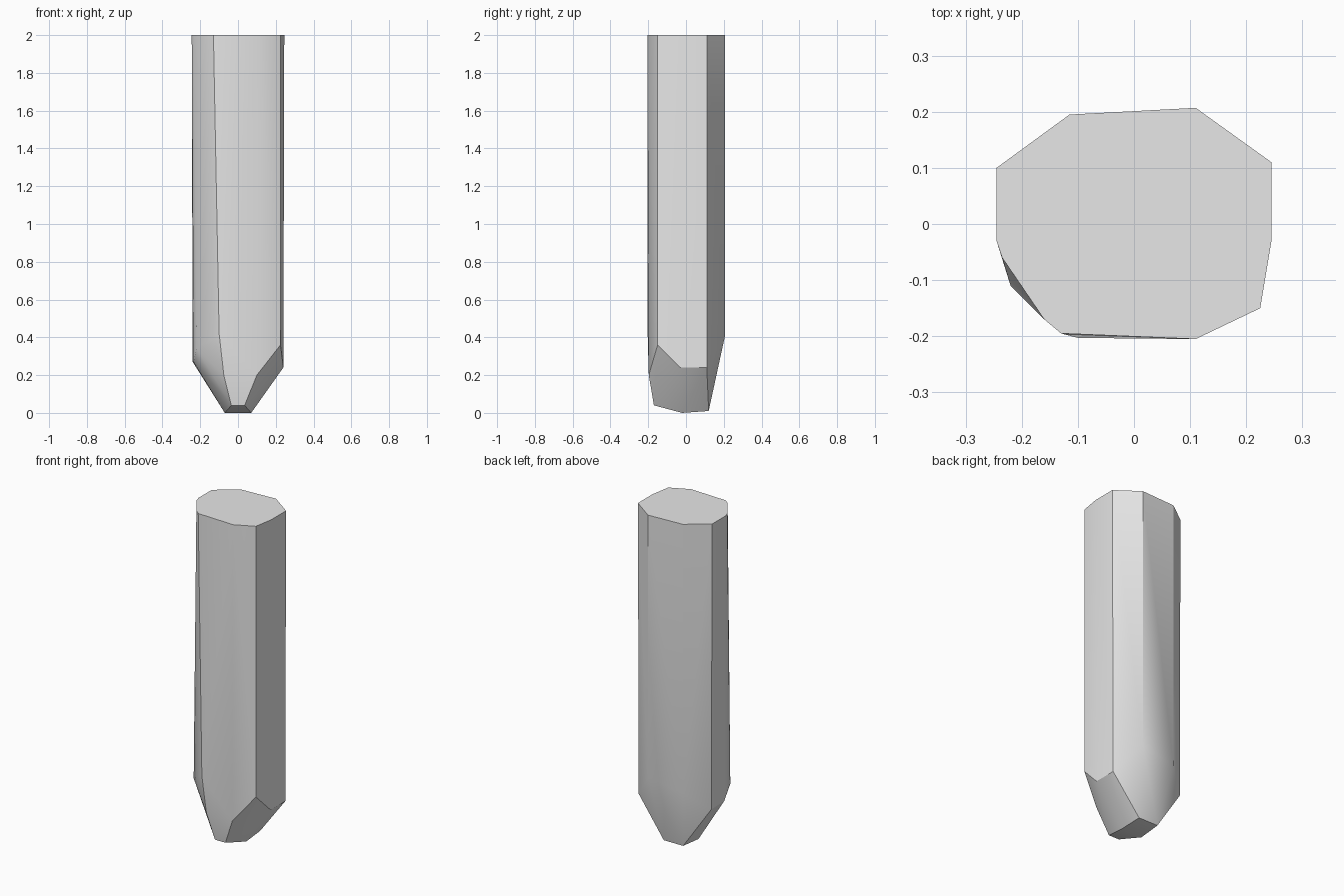
import bpy
import bmesh
import math

if "Cube" in bpy.data.objects:
    bpy.data.objects.remove(bpy.data.objects["Cube"], do_unlink=True)

# Plain grey material
grey = bpy.data.materials.new("plain_grey")
grey.use_nodes = True
colour = (0.8, 0.8, 0.8, 1)
grey.diffuse_color = colour
grey.node_tree.nodes["Principled BSDF"].inputs["Base Color"].default_value = colour

# Flat top outline of the post
top = [(-.245, .10), (-.115, .195), (.11, .207), (.245, .11), (.245, -.03),
       (.225, -.15), (.11, -.205), (-.13, -.195), (-.16, -.17),
       (-.235, -.06), (-.245, -.03)]

# Uneven shoulder where the hewn point begins
shoulder = [(-.24, .10, .27), (-.115, .195, .37), (.11, .207, .41),
            (.24, .11, .24), (.24, -.03, .24), (.225, -.15, .36),
            (.10, -.197, .20), (-.10, -.203, .42), (-.075, -.195, .2),
            (-.22, -.11, .34), (-.235, -.03, .27)]

# Blunt, chamfered tip, half of it mirrored across x
half_tip = [(.035, -.17, .04), (.07, -.02, 0), (.065, .12, .01)]
tip = [(s * x, y, z) for s in (-1, 1) for x, y, z in half_tip]

# Wrap the sections in one faceted skin
bm = bmesh.new()
for point in [(x, y, 2) for x, y in top] + shoulder + tip:
    bm.verts.new(point)
bmesh.ops.convex_hull(bm, input=bm.verts)
loose = [v for v in bm.verts if not v.link_faces]
bmesh.ops.delete(bm, geom=loose, context='VERTS')
bmesh.ops.dissolve_limit(bm, angle_limit=math.radians(1),
                         verts=bm.verts, edges=bm.edges)
bmesh.ops.recalc_face_normals(bm, faces=bm.faces)

mesh = bpy.data.meshes.new("pointed_post")
bm.to_mesh(mesh)
bm.free()
mesh.materials.append(grey)
post = bpy.data.objects.new("pointed_post", mesh)
bpy.context.collection.objects.link(post)

# Soften shallow facets, keep the strong edges sharp
bpy.ops.object.select_all(action='DESELECT')
post.select_set(True)
bpy.context.view_layer.objects.active = post
bpy.ops.object.shade_smooth_by_angle(angle=math.radians(30))
